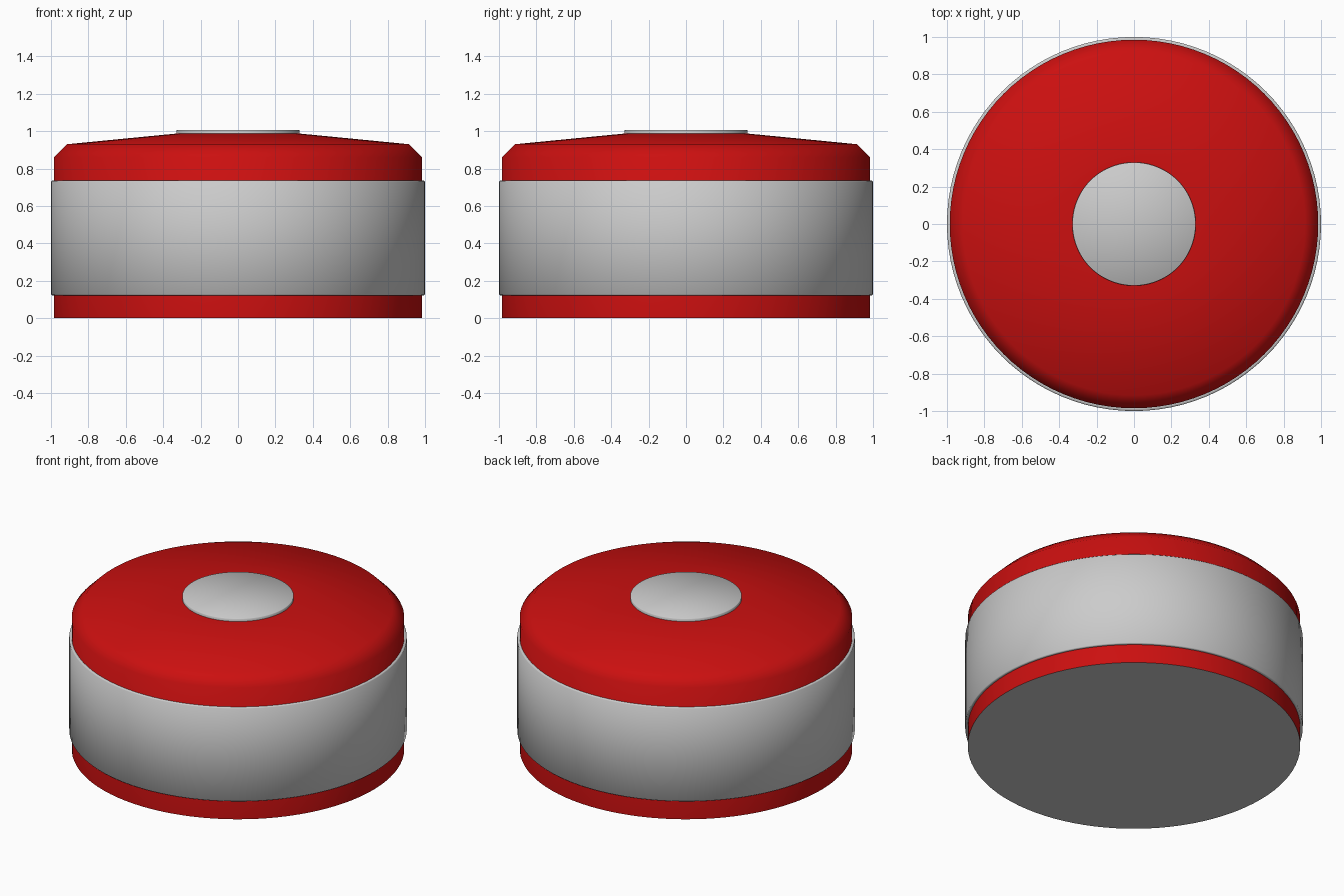
import bpy, bmesh, math

if "Cube" in bpy.data.objects:
    bpy.data.objects.remove(bpy.data.objects["Cube"])

SEGMENTS = 96


def lathe(name, profile, material=None, smooth_angle=50):
    """Spin an (r, z) profile around z; a radius of 0 closes to a pole."""
    bm = bmesh.new()
    rings = []
    for r, z in profile:
        if r == 0:
            rings.append([bm.verts.new((0, 0, z))] * SEGMENTS)
        else:
            rings.append([bm.verts.new((r * math.cos(2 * math.pi * i / SEGMENTS),
                                        r * math.sin(2 * math.pi * i / SEGMENTS), z))
                          for i in range(SEGMENTS)])
    for low, high in zip(rings, rings[1:]):
        for i in range(SEGMENTS):
            j = (i + 1) % SEGMENTS
            corners = [low[i], low[j], high[j], high[i]]
            bm.faces.new(list(dict.fromkeys(corners)))
    mesh = bpy.data.meshes.new(name)
    bm.to_mesh(mesh)
    bm.free()
    obj = bpy.data.objects.new(name, mesh)
    bpy.context.collection.objects.link(obj)
    if material:
        mesh.materials.append(material)
    bpy.ops.object.select_all(action='DESELECT')
    obj.select_set(True)
    bpy.context.view_layer.objects.active = obj
    bpy.ops.object.shade_smooth_by_angle(angle=math.radians(smooth_angle))
    return obj


red = bpy.data.materials.new("red")
red.diffuse_color = (0.6, 0.005, 0.005, 1)
red.use_nodes = True
red.node_tree.nodes["Principled BSDF"].inputs["Base Color"].default_value = red.diffuse_color

# Red drum with chamfered shoulder and shallow conical top
lathe("red_body", [(0.985, 0), (0.985, 0.86), (0.915, 0.93),
                   (0.33, 0.987), (0, 0.987)], red)

# Grey underside closing the drum
lathe("base_plate", [(0, 0), (0.985, 0)])

# Wide grey band around the side, with softened rims
lathe("side_band", [(0.985, 0.122), (0.995, 0.122), (1.0, 0.127),
                    (1.0, 0.73), (0.995, 0.735), (0.985, 0.735)])

# Grey disc on top
lathe("top_disc", [(0.33, 0.985), (0.33, 1.003), (0.327, 1.006), (0, 1.006)])
